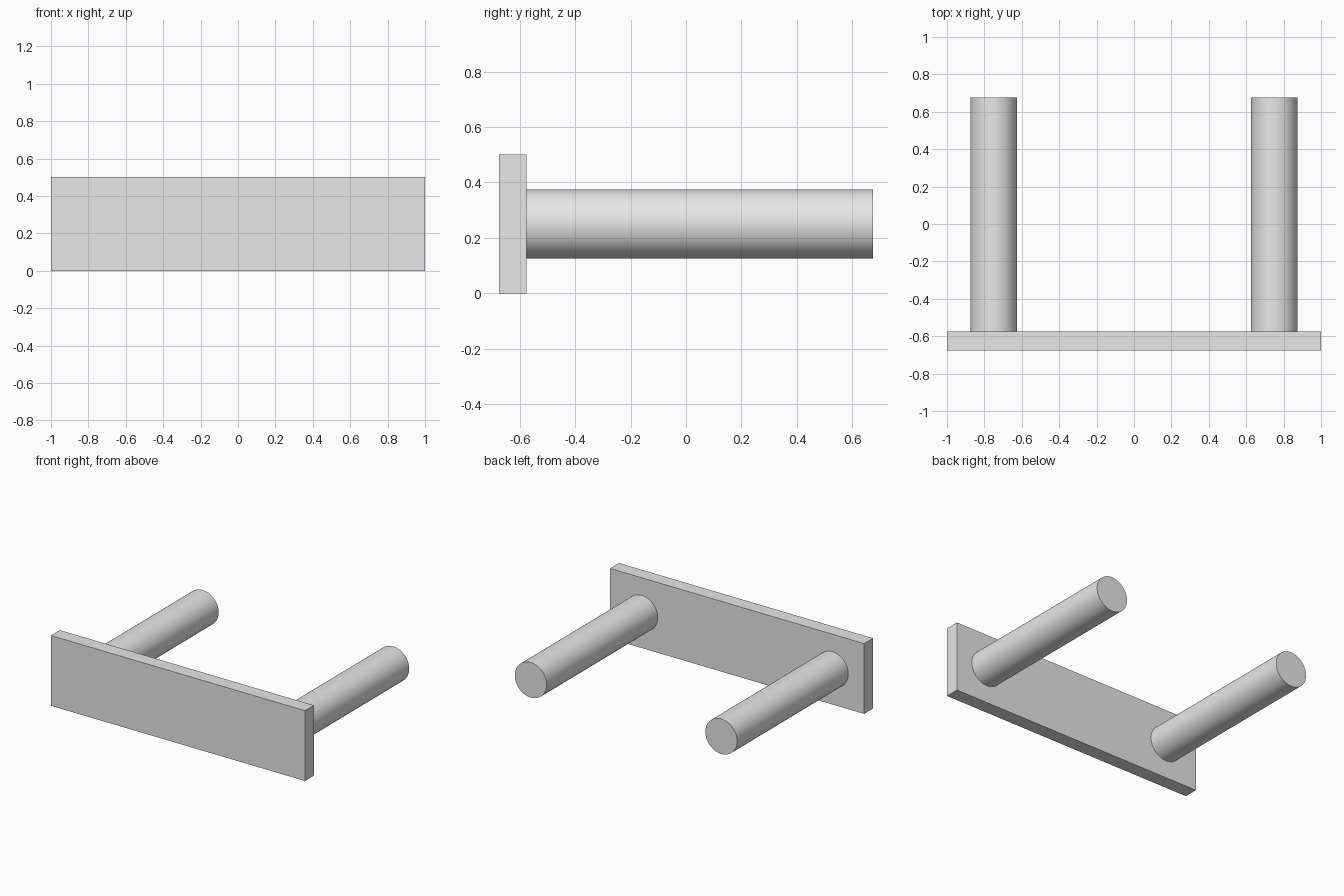
import bpy
import math

cube = bpy.data.objects.get("Cube")
if cube:
    bpy.data.objects.remove(cube, do_unlink=True)

# Single plain grey material
GREY = (0.8, 0.8, 0.8, 1.0)
grey = bpy.data.materials.new("light_grey")
grey.use_nodes = True
grey.diffuse_color = GREY
for node in grey.node_tree.nodes:
    if node.type == 'BSDF_PRINCIPLED':
        node.inputs["Base Color"].default_value = GREY

WIDTH, HEIGHT, THICKNESS = 2.0, 0.5, 0.1
PEG_RADIUS, PEG_LENGTH, PEG_X = 0.125, 1.25, 0.75
FRONT = -(THICKNESS + PEG_LENGTH) / 2
JOINT = FRONT + THICKNESS


def finish(name):
    obj = bpy.context.object
    obj.name = name
    obj.data.name = name
    obj.data.materials.append(grey)
    bpy.ops.object.transform_apply(location=False, rotation=True, scale=True)
    return obj


# Upright front plate
bpy.ops.mesh.primitive_cube_add(size=1, location=(0, FRONT + THICKNESS / 2, HEIGHT / 2))
bpy.context.object.scale = (WIDTH, THICKNESS, HEIGHT)
finish("front_plate")

# Round pegs reaching back from the plate
for side, name in ((1, "left_peg"), (-1, "right_peg")):
    bpy.ops.mesh.primitive_cylinder_add(
        vertices=64, radius=PEG_RADIUS, depth=PEG_LENGTH,
        location=(side * PEG_X, JOINT + PEG_LENGTH / 2, HEIGHT / 2),
        rotation=(math.pi / 2, 0, 0))
    finish(name)
    bpy.ops.object.shade_smooth_by_angle(angle=math.radians(30))
